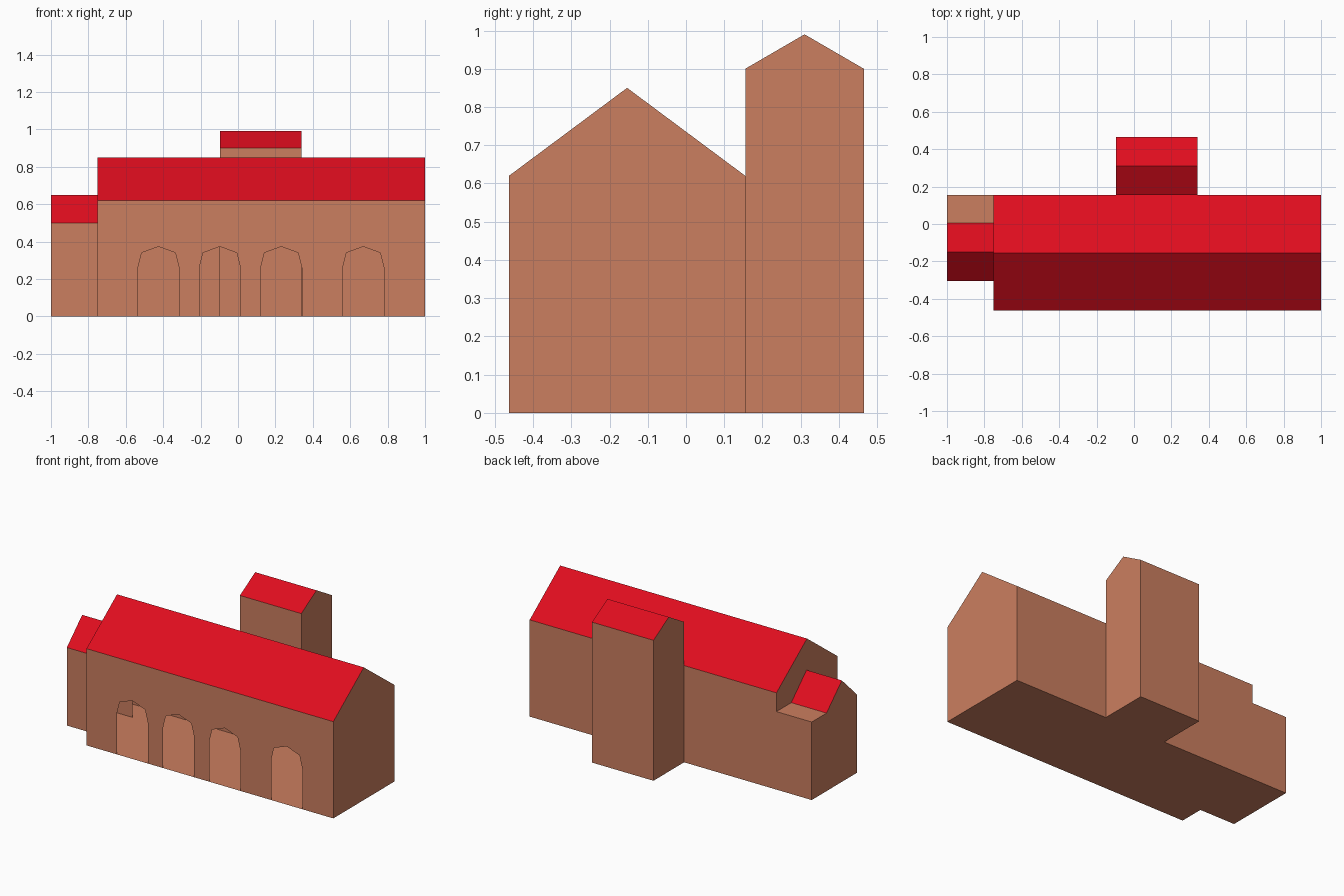
import bpy, bmesh
from mathutils import Vector

if "Cube" in bpy.data.objects:
    bpy.data.objects.remove(bpy.data.objects["Cube"])


def material(name, rgb):
    m = bpy.data.materials.new(name)
    m.diffuse_color = (*rgb, 1)
    m.use_nodes = True
    m.node_tree.nodes["Principled BSDF"].inputs["Base Color"].default_value = m.diffuse_color
    return m


BRICK = material("brick", (0.60, 0.21, 0.115))
RED = material("roof_red", (0.74, 0.004, 0.013))


def shell(name, mat, panels):
    """Open shell made of flat panels: (outward direction, points)."""
    bm = bmesh.new()
    for out, pts in panels:
        f = bm.faces.new([bm.verts.new(p) for p in pts])
        f.normal_update()
        if f.normal.dot(Vector(out)) < 0:
            f.normal_flip()
    bmesh.ops.remove_doubles(bm, verts=bm.verts, dist=1e-5)
    me = bpy.data.meshes.new(name)
    bm.to_mesh(me)
    bm.free()
    me.materials.append(mat)
    ob = bpy.data.objects.new(name, me)
    bpy.context.collection.objects.link(ob)
    return ob


def on_x(x, yz):
    return [(x, y, z) for y, z in yz]


def on_y(y, xz):
    return [(x, y, z) for x, z in xz]


def rect(a0, a1, z0, z1):
    return [(a0, z0), (a1, z0), (a1, z1), (a0, z1)]


def gable(y0, y1, eave, ridge):
    return [(y0, 0), (y1, 0), (y1, eave), ((y0 + y1) / 2, ridge), (y0, eave)]


def gable_roof(name, x0, x1, y0, y1, eave, ridge):
    m = (y0 + y1) / 2
    shell(name, RED, [((0, s, 1), [(x0, y, eave), (x1, y, eave), (x1, m, ridge), (x0, m, ridge)])
                      for s, y in ((-1, y0), (1, y1))])


L, F, R, K = (-1, 0, 0), (0, -1, 0), (1, 0, 0), (0, 1, 0)
XA, X0, X1 = -1.0, -0.75, 1.0            # annex end, hall ends
Y0, Y1, Y2 = -0.463, 0.155, 0.465        # hall front, hall back, tower back
T0, T1 = -0.095, 0.34                    # tower sides
A0, A1 = -0.305, 0.005                   # annex roof eaves
AM = (A0 + A1) / 2
EAVE, RIDGE = 0.62, 0.85

# Hall front wall outline, dipping round four open arches
arch = [(-0.11, 0), (-0.11, 0.26), (-0.09, 0.34), (0, 0.373),
        (0.09, 0.34), (0.11, 0.26), (0.11, 0)]
front = [(X0, 0)]
for c in (-0.425, -0.097, 0.231, 0.67):
    front += [(c + dx, z) for dx, z in arch]
front += [(X1, 0), (X1, EAVE), (X0, EAVE)]

# Hall left gable leaves the annex opening free
left = [(Y0, 0), (A0, 0), (A0, 0.5), (AM, 0.65), (A1, 0.5), (Y1, 0.5),
        (Y1, EAVE), ((Y0 + Y1) / 2, RIDGE), (Y0, EAVE)]

shell("hall_walls", BRICK, [
    (F, on_y(Y0, front)),
    (R, on_x(X1, gable(Y0, Y1, EAVE, RIDGE))),
    (L, on_x(X0, left)),
    (K, on_y(Y1, rect(X0, T0, 0, EAVE))),
    (K, on_y(Y1, rect(T1, X1, 0, EAVE))),
])
gable_roof("hall_roof", X0, X1, Y0, Y1, EAVE, RIDGE)

# Tower, open to the hall below the hall eaves
tower_side = gable(Y1, Y2, 0.90, 0.99)
shell("tower_walls", BRICK, [
    (L, on_x(T0, tower_side)),
    (R, on_x(T1, tower_side)),
    (K, on_y(Y2, rect(T0, T1, 0, 0.90))),
    (F, on_y(Y1, rect(T0, T1, EAVE, 0.90))),
])
gable_roof("tower_roof", T0, T1, Y1, Y2, 0.90, 0.99)

# Annex with a flat-topped strip behind its gabled part
shell("annex_walls", BRICK, [
    (L, on_x(XA, [(A0, 0), (Y1, 0), (Y1, 0.5), (A1, 0.5), (AM, 0.65), (A0, 0.5)])),
    (F, on_y(A0, rect(XA, X0, 0, 0.5))),
    (K, on_y(Y1, rect(XA, X0, 0, 0.5))),
    ((0, 0, 1), [(XA, A1, 0.5), (X0, A1, 0.5), (X0, Y1, 0.5), (XA, Y1, 0.5)]),
])
shell("annex_inner_wall", BRICK, [(K, on_y(A1, rect(XA, X0, 0, 0.5)))])
gable_roof("annex_roof", XA, X0, A0, A1, 0.5, 0.65)

# Floor following the whole outline
plan = [(X0, Y0), (X1, Y0), (X1, Y1), (T1, Y1), (T1, Y2), (T0, Y2),
        (T0, Y1), (XA, Y1), (XA, A0), (X0, A0)]
shell("floor", BRICK, [((0, 0, -1), [(x, y, 0) for x, y in plan])])
